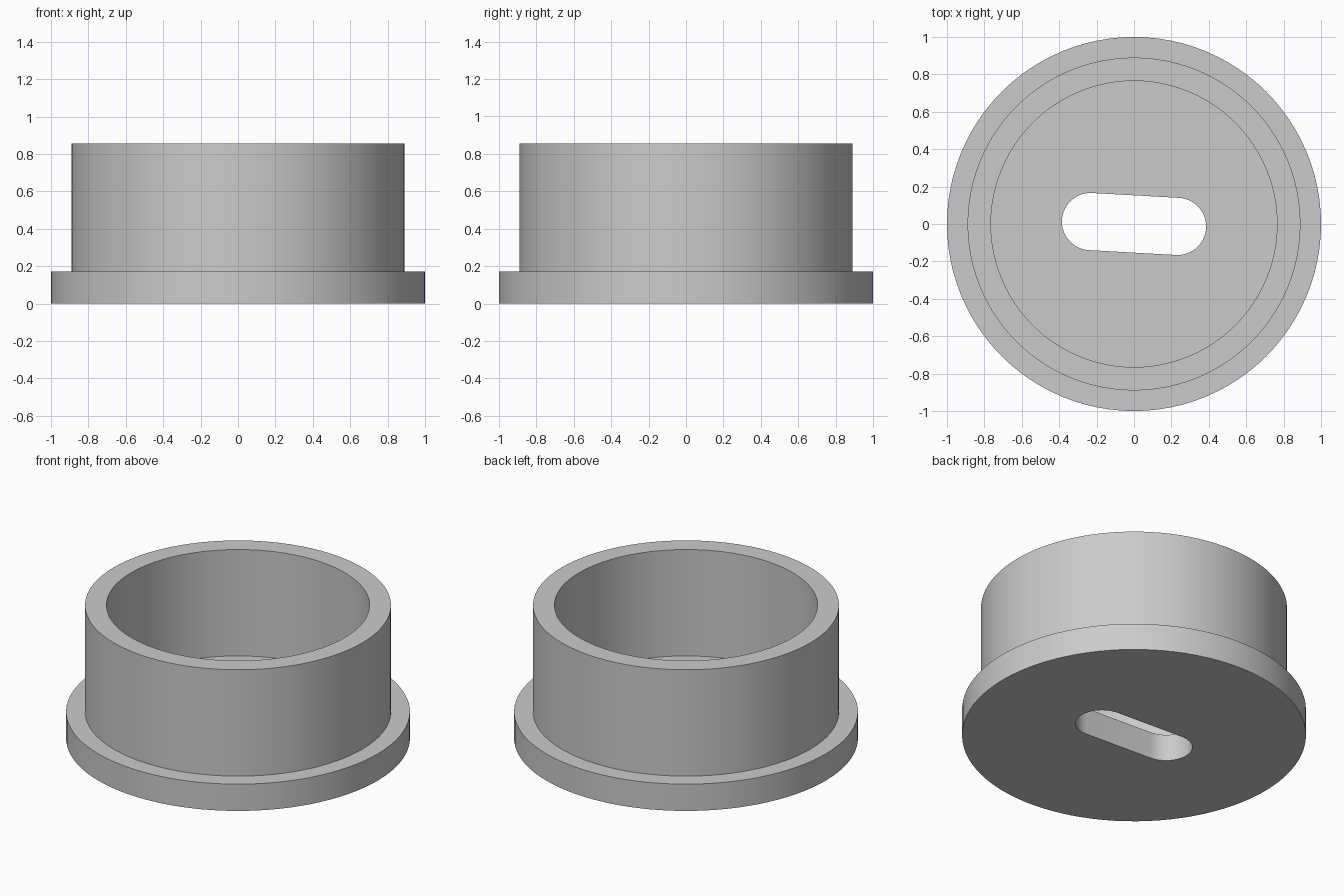
import bpy, bmesh, math
from mathutils import Vector

SIDES = 96
FLANGE_TOP, RIM_TOP = 0.172, 0.855

cube = bpy.data.objects.get("Cube")
if cube:
    bpy.data.objects.remove(cube, do_unlink=True)

grey = bpy.data.materials.new("plain grey")
grey.use_nodes = True
colour = (0.6, 0.6, 0.6, 1)
grey.diffuse_color = colour
grey.node_tree.nodes["Principled BSDF"].inputs["Base Color"].default_value = colour


def make_object(name, bm):
    bmesh.ops.recalc_face_normals(bm, faces=bm.faces)
    mesh = bpy.data.meshes.new(name)
    bm.to_mesh(mesh)
    bm.free()
    mesh.materials.append(grey)
    obj = bpy.data.objects.new(name, mesh)
    bpy.context.collection.objects.link(obj)
    return obj


# Flanged cup: rings of a turned profile, closed by flat discs
bm = bmesh.new()
profile = [(1, 0), (1, FLANGE_TOP), (0.89, FLANGE_TOP), (0.89, RIM_TOP),
           (0.765, RIM_TOP), (0.765, FLANGE_TOP)]
rings = []
for r, z in profile:
    angles = [2 * math.pi * i / SIDES for i in range(SIDES)]
    rings.append([bm.verts.new((r * math.cos(a), r * math.sin(a), z)) for a in angles])
for low, high in zip(rings, rings[1:]):
    for i in range(SIDES):
        j = (i + 1) % SIDES
        bm.faces.new((low[i], low[j], high[j], high[i]))
bm.faces.new(rings[0])
bm.faces.new(rings[-1])
cup = make_object("flanged_cup", bm)

# Slot cutter: rounded bar, turned slightly about z
bm = bmesh.new()
half_length, radius, steps = 0.233, 0.153, 24
outline = []
for side in (1, -1):
    for i in range(steps + 1):
        a = math.pi * (i / steps - 0.5) + (0 if side > 0 else math.pi)
        outline.append(bm.verts.new((side * half_length + radius * math.cos(a),
                                     radius * math.sin(a), -0.2)))
base = bm.faces.new(outline)
sweep = bmesh.ops.extrude_face_region(bm, geom=[base])
top = [v for v in sweep["geom"] if isinstance(v, bmesh.types.BMVert)]
bmesh.ops.translate(bm, verts=top, vec=Vector((0, 0, 0.6)))
cutter = make_object("slot_cutter", bm)
cutter.rotation_euler.z = math.radians(-3.2)
cutter.hide_render = True

# Cut the slot through the floor
bpy.ops.object.select_all(action="DESELECT")
cup.select_set(True)
bpy.context.view_layer.objects.active = cup
cut = cup.modifiers.new("slot", "BOOLEAN")
cut.operation = "DIFFERENCE"
cut.solver = "EXACT"
cut.object = cutter
bpy.ops.object.modifier_apply(modifier=cut.name)
bpy.data.objects.remove(cutter, do_unlink=True)
bpy.ops.object.shade_smooth_by_angle(angle=math.radians(30))
